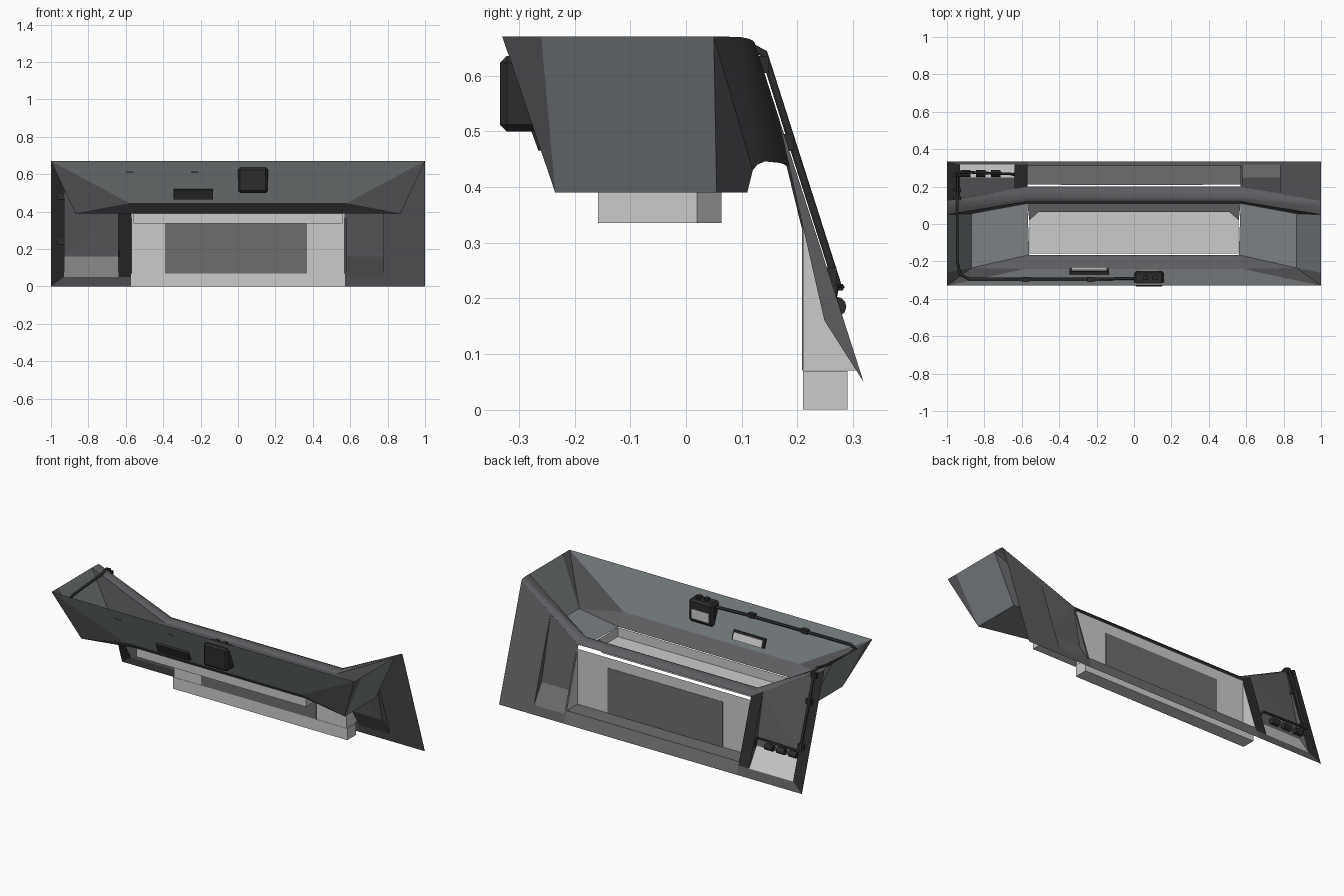
import bpy, bmesh, math
from mathutils import Vector

if "Cube" in bpy.data.objects:
    bpy.data.objects.remove(bpy.data.objects["Cube"])

def mat(name, c):
    m = bpy.data.materials.new(name)
    m.diffuse_color = (*c, 1)
    m.use_nodes = True
    m.node_tree.nodes["Principled BSDF"].inputs["Base Color"].default_value = m.diffuse_color
    return m

DARK = mat("dark_trim", (0.11, 0.11, 0.12))
SLATE = mat("slate", (0.2, 0.22, 0.23))
BLACK = mat("black", (0.025, 0.025, 0.025))
LIGHT = mat("light_panel", (0.55, 0.55, 0.55))
BROWN = mat("warm_grey", (0.16, 0.15, 0.15))
EYE = Vector((0, 0.3, 1.0))     # panels face this point

def panels(name, faces, m, mirror=False):
    """Sheet-metal object from a list of polygons, optionally mirrored in x."""
    bm = bmesh.new()
    for s in ((1, -1) if mirror else (1,)):
        for f in faces:
            bm.faces.new([bm.verts.new((s * x, y, z)) for x, y, z in f])
    bmesh.ops.remove_doubles(bm, verts=bm.verts, dist=1e-4)
    bm.normal_update()
    for f in bm.faces:
        if f.normal.dot(EYE - f.calc_center_median()) < 0:
            f.normal_flip()
    me = bpy.data.meshes.new(name)
    bm.to_mesh(me)
    bm.free()
    ob = bpy.data.objects.new(name, me)
    bpy.context.collection.objects.link(ob)
    me.materials.append(m)
    return ob

def box(name, x, y, z, m, tilt=0, bevel=0):
    bpy.ops.mesh.primitive_cube_add(size=1, location=[(a + b) / 2 for a, b in (x, y, z)])
    ob = bpy.context.object
    ob.name = name
    ob.scale = [b - a for a, b in (x, y, z)]
    ob.rotation_euler.x = tilt
    ob.data.materials.append(m)
    if bevel:
        bpy.ops.object.transform_apply(location=False, rotation=False, scale=True)
        b = ob.modifiers.new("bevel", 'BEVEL')
        b.width, b.segments = bevel, 1
    return ob

def tube(name, pts, r, m):
    cu = bpy.data.curves.new(name, 'CURVE')
    cu.dimensions = '3D'
    cu.bevel_depth, cu.bevel_resolution, cu.use_fill_caps = r, 1, True
    sp = cu.splines.new('POLY')
    sp.points.add(len(pts) - 1)
    for p, q in zip(sp.points, pts):
        p.co = (*q, 1)
    cu.materials.append(m)
    ob = bpy.data.objects.new(name, cu)
    bpy.context.collection.objects.link(ob)

def slope(x, z):
    """Point on the leaning rear plane."""
    return (x, 0.335 - 0.321 * z, z)

def rim(x):
    """Height of the rear plane's upper edge."""
    return 0.42 + max(0, x - 0.57) / 0.43 * 0.24

# tub: front wall, end walls, corner facets, floor
A, B, C = (1, -.33, .67), (.58, -.24, .445), (1, -.26, .67)
D, E = (.87, -.235, .39), (.56, -.165, .39)
F, G = (.87, .055, .39), (.57, .11, .39)
H, I = (1, .05, .67), (.57, .12, .43)
neg = lambda p: (-p[0], p[1], p[2])
panels("front_wall", [[A, B, neg(B), neg(A)]], SLATE)
panels("front_lower_band", [[B, E, neg(E), neg(B)]], DARK)
panels("end_wall", [[C, D, F, H]], SLATE, True)
panels("corner_facet", [[A, C, D], [A, D, B], [B, D, E]], DARK, True)
panels("rear_facet", [[F, G, I], [F, I, H]], DARK, True)
panels("side_floor", [[E, D, F, G]], SLATE, True)
panels("rear_inner_wall", [[G, I, neg(I), neg(G)]], DARK)

# sunken tray in the floor
outline = [(-.56, -.158), (.56, -.158), (.56, .02), (.51, .064), (-.51, .064), (-.56, .02)]
walls = [[(*p, .335), (*q, .335), (*q, .39), (*p, .39)]
         for p, q in zip(outline, outline[1:] + outline[:1])]
panels("tray", [[(*p, .335) for p in outline]] + walls, LIGHT)
panels("tray_rear_ledge", [[(.51, .064, .39), (.56, .02, .39), G, neg(G),
                            (-.56, .02, .39), (-.51, .064, .39)]], DARK)

# rounded rim lofted from end to end
mid = [(.12, .43), (.128, .44), (.142, .446), (.17, .443), (.188, .435), (.2, .42)]
end = [(.05, .67), (.075, .67), (.1, .669), (.114, .666), (.12, .663), (.123, .66)]
sections = [(-1, end), (-.57, mid), (.57, mid), (1, end)]
roll = []
for (xa, pa), (xb, pb) in zip(sections, sections[1:]):
    for i in range(len(mid) - 1):
        roll.append([(xa, *pa[i]), (xa, *pa[i + 1]), (xb, *pb[i + 1]), (xb, *pb[i])])
ob = panels("rear_rim", roll, DARK)
bpy.context.view_layer.objects.active = ob
ob.select_set(True)
bpy.ops.object.shade_smooth_by_angle(angle=math.radians(35))

# leaning rear fins with pockets
def fin(name, s, x0, x1, m_edge, m_lip, shelf):
    P = lambda x, z: (s * x, *slope(x, z)[1:])
    yb = slope(0, shelf)[1] - 0.035
    back0, back1 = (s * x0, yb, shelf), (s * x1, yb, shelf)
    top0, top1 = P(x0, rim(x0)), P(x1, rim(x1))
    low0, low1 = P(x0, .05), P(x1, .05)
    panels(name + "_outer", [[P(1, 0), P(1, .66), top1, low1]], m_edge)
    panels(name + "_bottom", [[P(.57, 0), P(1, 0), low1, low0, P(.57, .05)]], DARK)
    panels(name + "_inner", [[P(.57, .05), low0, top0, P(.57, .42)]], m_edge)
    panels(name + "_pocket", [[top0, top1, back1], [top0, back1, back0],
                              [top1, low1, back1], [top0, low0, back0]], DARK)
    panels(name + "_lip", [[back0, back1, low1, low0]], m_lip)

fin("right_fin", 1, .58, .78, DARK, BROWN, .16)
fin("left_fin", -1, .64, .93, BLACK, LIGHT, .16)

# central rear recess: sill, floor, front face, dark screen, end cheeks
S = .57
panels("rear_sill", [[slope(-S, 0), slope(S, 0), slope(S, .07), slope(-S, .07)]], BROWN)
panels("recess_floor", [[(-S, .21, .07), (S, .21, .07), (S, .3125, .07), (-S, .3125, .07)]], BROWN)
panels("recess_front", [[(-S, .21, .07), (S, .21, .07), (S, .21, .4), (-S, .21, .4)]], LIGHT)
panels("recess_cheek", [[(S, .21, .07), (S, .3125, .07), (S, .21, .389)]], LIGHT, True)
box("recess_base", (-.575, .575), (.21, .29), (0, .069), LIGHT)
box("recess_screen", (-.39, .37), (.208, .212), (.07, .34), BROWN)

# control unit and display plate on the front wall
box("control_unit", (0, .16), (-.334, -.25), (.5, .635), BLACK, bevel=.012)
box("control_screen", (.025, .135), (-.252, -.247), (.525, .58), LIGHT)
for x in (.05, .1):
    box("control_knob", (x, x + .025), (-.3, -.275), (.63, .65), BLACK)
box("plate_frame", (-.345, -.135), (-.275, -.245), (.468, .522), BLACK, math.radians(20))
box("plate_face", (-.335, -.145), (-.25, -.238), (.474, .516), LIGHT, math.radians(20))

# hose along the front wall and over the left fin
tube("hose", [(0, -.29, .61), (-.2, -.295, .615), (-.88, -.295, .62), (-.93, -.27, .62), (-.945, -.2, .62),
              (-.945, .06, .64), (-.945, .11, .655), (-.945, .14, .64), (-.945, .2, .45),
              (-.945, .275, .215)], .008, BLACK)
for x in (-.6, -.25):
    box("hose_clip", (x, x + .04), (-.308, -.284), (.607, .632), BLACK)
for z in (.62, .48, .24):
    y = slope(0, z)[1]
    box("fin_clip", (-.965, -.925), (y - .01, y + .012), (z - .015, z + .015), BLACK)

# control bar with rollers in the left pocket
tube("control_bar", [(-.93, .278, .22), (-.66, .268, .22), (-.64, .262, .19), (-.64, .27, .16)], .007, BLACK)
for x in (-.9, -.82, -.74):
    bpy.ops.mesh.primitive_cylinder_add(vertices=12, radius=.018, depth=.05,
                                        location=(x, .27, .185), rotation=(0, math.pi / 2, 0))
    bpy.context.object.name = "roller"
    bpy.context.object.data.materials.append(BLACK)
